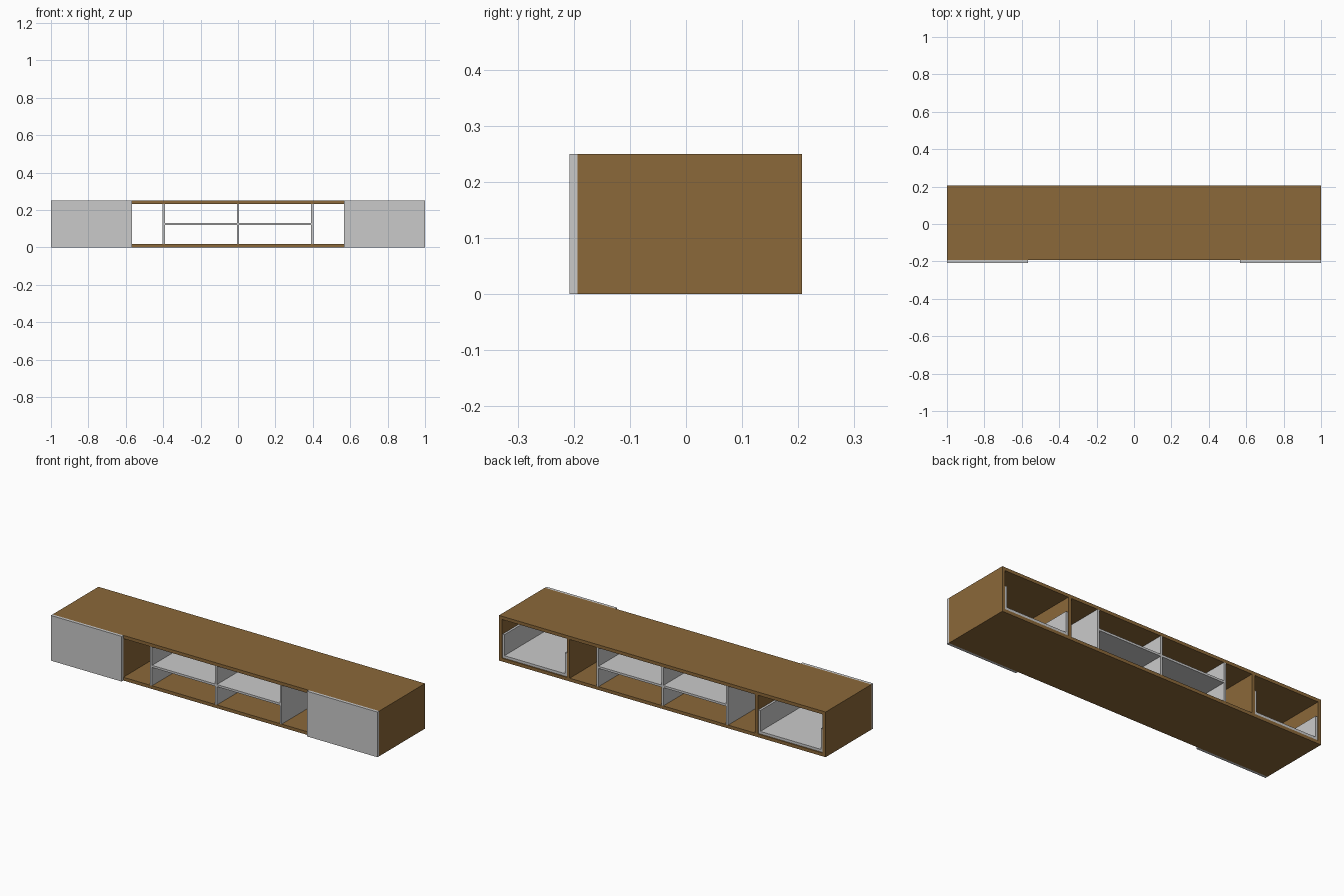
import bpy

if "Cube" in bpy.data.objects:
    bpy.data.objects.remove(bpy.data.objects["Cube"])


def material(name, rgb):
    m = bpy.data.materials.new(name)
    m.diffuse_color = (*rgb, 1.0)
    m.use_nodes = True
    m.node_tree.nodes["Principled BSDF"].inputs["Base Color"].default_value = m.diffuse_color
    return m


WOOD = material("brown_wood", (0.26, 0.139, 0.041))
GREY = material("light_grey", (0.59, 0.59, 0.59))

FRONT, BACK = -0.193, 0.207   # carcass depth range
H, T, S = 0.25, 0.018, 0.012  # height, board and thin panel thickness


def box(name, mat, x, y, z):
    """Axis-aligned board given by (min, max) ranges."""
    bpy.ops.mesh.primitive_cube_add(
        size=1, location=[(a + b) / 2 for a, b in (x, y, z)])
    ob = bpy.context.object
    ob.name = name
    ob.scale = [b - a for a, b in (x, y, z)]
    bpy.ops.object.transform_apply(location=False, rotation=False, scale=True)
    ob.data.materials.append(mat)
    return ob


def pair(name, mat, x, y, z):
    """Board on the right plus its mirrored twin on the left."""
    box("right_" + name, mat, x, y, z)
    box("left_" + name, mat, (-x[1], -x[0]), y, z)


depth = (FRONT, BACK)
inner = (T, H - T)

# Wooden carcass, open at front and back
box("top_board", WOOD, (-1, 1), depth, (H - T, H))
box("bottom_board", WOOD, (-1, 1), depth, (0, T))
pair("side_board", WOOD, (1 - T, 1), depth, inner)
pair("divider", WOOD, (0.567, 0.567 + T), depth, inner)

# Central grey shelving
box("centre_upright", GREY, (-S / 2, S / 2), depth, inner)
pair("shelf_upright", GREY, (0.391, 0.391 + S), depth, inner)
pair("shelf", GREY, (S / 2, 0.391), depth, (0.119, 0.119 + S))

# Drawers: front panel, floor and low sides, open at the back
x0, x1 = 0.567 + T + 0.001, 1 - T - 0.001
pair("drawer_front", GREY, (0.567, 1), (FRONT - 0.015, FRONT), (0, H))
pair("drawer_floor", GREY, (x0, x1), (FRONT, BACK - 0.003), (0.02, 0.034))
pair("drawer_inner_side", GREY, (x0, x0 + S), (FRONT, BACK - 0.003), (0.034, 0.15))
pair("drawer_outer_side", GREY, (x1 - S, x1), (FRONT, BACK - 0.003), (0.034, 0.15))
